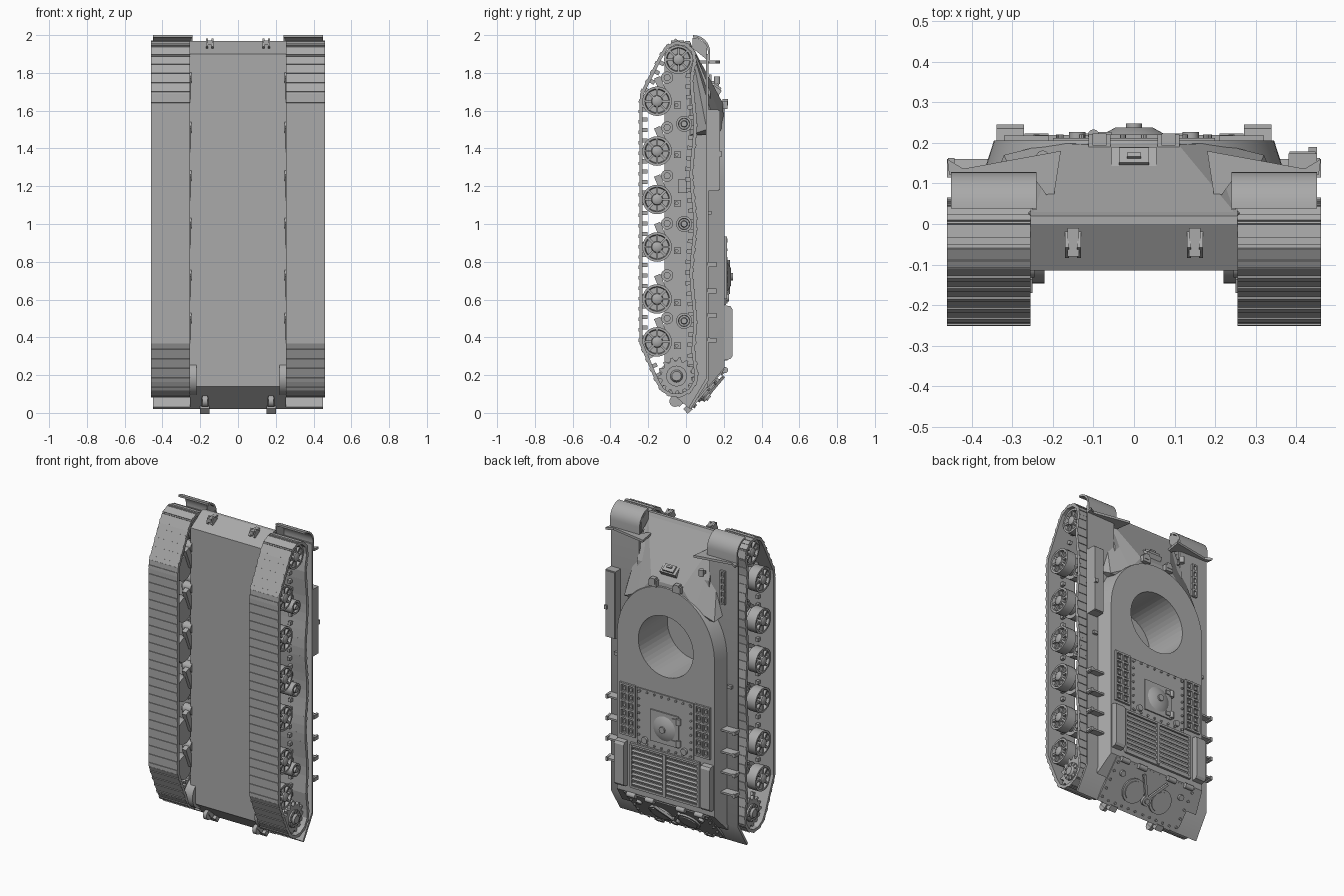
import bpy, bmesh
from math import sin, cos, pi, radians, atan2, hypot
from mathutils import Matrix, Vector

cube = bpy.data.objects.get("Cube")
if cube:
    bpy.data.objects.remove(cube)

mat = bpy.data.materials.new("plain_grey")
mat.use_nodes = True
GREY = (0.4, 0.4, 0.4, 1)
mat.diffuse_color = GREY
mat.node_tree.nodes["Principled BSDF"].inputs["Base Color"].default_value = GREY

AXIS = {"x": Matrix.Rotation(pi / 2, 4, "Y"), "y": Matrix.Rotation(-pi / 2, 4, "X"), "z": Matrix()}
ID = Matrix()


def box(bm, c, s, rx=0, base=ID):
    m = base @ Matrix.Translation(c) @ Matrix.Rotation(rx, 4, "X") @ Matrix.Diagonal((*s, 1))
    bmesh.ops.create_cube(bm, size=1, matrix=m)


def cyl(bm, c, r, depth, axis="x", seg=24, tip=None, base=ID):
    bmesh.ops.create_cone(bm, cap_ends=True, segments=seg, radius1=r, radius2=r if tip is None else tip,
                          depth=depth, matrix=base @ Matrix.Translation(c) @ AXIS[axis])


def loft(bm, a, b):
    # closed solid between two matching rings
    ra, rb = [[bm.verts.new(p) for p in ring] for ring in (a, b)]
    bm.faces.new(ra)
    bm.faces.new(rb[::-1])
    n = len(ra)
    for i in range(n):
        j = (i + 1) % n
        bm.faces.new((ra[j], ra[i], rb[i], rb[j]))


def prism(bm, yz, x0, x1):
    loft(bm, [(x0, *p) for p in yz], [(x1, *p) for p in yz])


def lathe(bm, cy, cz, prof):
    vs = [bm.verts.new((x, cy + r, cz)) for x, r in prof]
    es = [bm.edges.new(e) for e in zip(vs, vs[1:])]
    bmesh.ops.spin(bm, geom=vs + es, cent=(0, cy, cz), axis=(1, 0, 0), angle=2 * pi, steps=28)
    bmesh.ops.remove_doubles(bm, verts=bm.verts[:], dist=0.0001)


def finish(name, bm, mirror=False, smooth=False):
    bmesh.ops.recalc_face_normals(bm, faces=bm.faces[:])
    me = bpy.data.meshes.new(name)
    bm.to_mesh(me)
    bm.free()
    ob = bpy.data.objects.new(name, me)
    bpy.context.collection.objects.link(ob)
    me.materials.append(mat)
    for o in bpy.context.selected_objects:
        o.select_set(False)
    ob.select_set(True)
    bpy.context.view_layer.objects.active = ob
    if smooth:
        bpy.ops.object.shade_smooth_by_angle(angle=radians(35))
    if mirror:
        ob.modifiers.new("Mirror", "MIRROR")
    return ob


# Hull tub, superstructure and turret ring opening
RING = 1.24
bm = bmesh.new()
prism(bm, [(-.115, .14), (-.115, 1.9), (0, 1.97), (.02, 1.97), (.1, 1.78), (.13, 1.7), (.13, .15), (.02, .02)], -.255, .255)
lower_hull = finish("lower_hull", bm)


def outline(w, front, y, rear):
    arc = [(w * cos(pi * i / 32), y, RING + front * sin(pi * i / 32)) for i in range(33)]
    return arc + [(-w, y, rear), (w, y, rear)]


bm = bmesh.new()
loft(bm, outline(.375, .4, .112, .13), outline(.345, .375, .205, .24))
superstructure = finish("superstructure", bm, smooth=True)

bm = bmesh.new()
cyl(bm, (0, .1, RING), .195, .38, "y", 48)
cutter = finish("ring_cutter", bm)
cutter.hide_render = True
for ob in (lower_hull, superstructure):
    bpy.context.view_layer.objects.active = ob
    mod = ob.modifiers.new("Ring", "BOOLEAN")
    mod.operation, mod.object, mod.solver = "DIFFERENCE", cutter, "EXACT"
    bpy.ops.object.modifier_apply(modifier=mod.name)
bpy.data.objects.remove(cutter)

# Faceted nose with angled cheeks
bm = bmesh.new()
for x, y, z in [(.255, .02, 1.965), (.18, .1, 1.79), (.11, .195, 1.64), (.2, .2, 1.53),
                (.32, .17, 1.47), (.345, .11, 1.5), (.255, .02, 1.47)]:
    bm.verts.new((x, y, z))
    bm.verts.new((-x, y, z))
bmesh.ops.convex_hull(bm, input=bm.verts[:])
finish("nose_armour", bm)

# Driver visor, periscopes and horn
bm = bmesh.new()
TILT = -.55
box(bm, (0, .148, 1.715), (.11, .03, .08), .98)
box(bm, (0, .163, 1.722), (.075, .025, .045), .98)
box(bm, (0, .168, 1.737), (.035, .012, .012), .98)
for s in (-1, 1):
    box(bm, (s * .085, .2, 1.63), (.055, .04, .04))
    box(bm, (s * .085, .208, 1.645), (.035, .03, .035))
cyl(bm, (-.225, .165, 1.76), .016, .04, "z", 16)
box(bm, (-.225, .15, 1.75), (.01, .05, .015))
finish("driver_visor_and_periscopes", bm)

# Fenders with rounded front guards and sloping tails
bm = bmesh.new()
prism(bm, [(.118, 1.9), (.118, .17), (.025, .02), (.015, .03), (.105, .18), (.105, 1.9)], .25, .45)
outer = [(.128 - .09 * (1 - sin(a)), 1.91 + .09 * cos(a)) for a in [pi / 2 * i / 8 for i in range(9)]]
inner = [(.116 - .078 * (1 - sin(a)), 1.91 + .078 * cos(a)) for a in [pi / 2 * i / 8 for i in range(9)]]
prism(bm, outer + [(.128, 1.86), (.116, 1.86)] + inner[::-1], .24, .45)
prism(bm, [(.11, 1.87), (.11, 1.95), (.06, 1.985), (.035, 1.985), (.035, 1.93)], .24, .25)
wing = [(.18, .18), (.42, .136), (.46, .16), (.455, .122), (.25, .118), (.2, .05)]
loft(bm, [(x, y, 1.85) for x, y in wing], [(x, y, 1.865) for x, y in wing])
for z in (.38, .51, .64, .78):
    prism(bm, [(.115, z), (.16, z), (.16, z + .012), (.115, z + .02)], .36, .46)
    box(bm, (.45, .14, z + .005), (.015, .045, .025))
box(bm, (.4, .125, 1.06), (.03, .02, .02))
finish("fenders", bm, mirror=True, smooth=True)

# Tool box on the left fender
bm = bmesh.new()
box(bm, (.415, .143, 1.39), (.07, .06, .43))
box(bm, (.415, .175, 1.39), (.064, .008, .42))
box(bm, (.44, .18, 1.37), (.02, .02, .025))
finish("tool_box", bm)

# Chain on the right fender
bm = bmesh.new()
for i in range(5):
    z = 1.6 + i * .042
    for s in (-1, 1):
        box(bm, (-.35 + s * .014, .128, z), (.01, .014, .04))
        box(bm, (-.35, .128, z + s * .019), (.034, .014, .009))
finish("spare_chain", bm)

# Tracks: evenly spaced links around a closed path
path = [(-.238, .37), (-.238, 1.68)]
path += [(-.04 + .09 * cos(radians(a)), 1.87 + .09 * sin(radians(a))) for a in range(155, -5, -10)]
path += [(.038 + .01 * cos(2 * pi * (1.78 - i * .04 - 1) / .52), 1.78 - i * .04) for i in range(37)]
path += [(-.05 + .105 * cos(radians(a)), .195 + .105 * sin(radians(a))) for a in range(0, -155, -10)]
path = [Vector(p) for p in path]
path.append(path[0])
total = sum((b - a).length for a, b in zip(path, path[1:]))
count = round(total / .055)


def along(d):
    d %= total
    for a, b in zip(path, path[1:]):
        seg = (b - a).length
        if d <= seg:
            return a.lerp(b, d / seg)
        d -= seg
    return path[-1]


bm = bmesh.new()
pitch = total / count
for i in range(count):
    a, b = along(i * pitch), along((i + 1) * pitch)
    t, mid = b - a, (a + b) / 2
    base = Matrix.Translation((.3575, *mid)) @ Matrix.Rotation(atan2(-t.x, t.y), 4, "X")
    box(bm, (0, 0, 0), (.205, .018, t.length + .003), base=base)
    box(bm, (0, -.009, -.012), (.205, .009, .018), base=base)
    box(bm, (0, .018, 0), (.018, .03, .022), base=base)
finish("tracks", bm, mirror=True)

# Road wheels and front idlers
WHEELS = (1.65, 1.386, 1.13, .878, .603, .376)
rim = [(.27, 0), (.27, 1), (.335, 1), (.335, .7), (.375, .7), (.375, 1), (.44, 1), (.44, .84),
       (.42, .78), (.42, .4), (.445, .36), (.452, .2), (.452, 0)]


def wheel(bm, y, z, r):
    lathe(bm, y, z, [(x, k * r) for x, k in rim])
    for k in range(8):
        base = Matrix.Translation((.428, y, z)) @ Matrix.Rotation(k * pi / 4, 4, "X")
        box(bm, (0, 0, .6 * r), (.018, .012, .5 * r), base=base)


bm = bmesh.new()
for z in WHEELS:
    wheel(bm, -.153, z, .078)
wheel(bm, -.04, 1.87, .076)
finish("road_wheels_and_idlers", bm, mirror=True, smooth=True)

# Return rollers
bm = bmesh.new()
for z in (1.53, 1.0, .487):
    lathe(bm, -.01, z, [(.25, 0), (.25, .02), (.3, .02), (.3, .042), (.42, .042), (.42, .03),
                        (.405, .028), (.405, .018), (.425, .015), (.425, 0)])
finish("return_rollers", bm, mirror=True, smooth=True)

# Swing arms, pivots and bump stops
bm = bmesh.new()
for z in WHEELS:
    cyl(bm, (.275, -.1, z + .125), .032, .06)
    cyl(bm, (.31, -.1, z + .125), .018, .02)
    box(bm, (.265, -.126, z + .062), (.03, .035, .14), atan2(.053, .125))
    box(bm, (.28, -.045, z - .02), (.06, .035, .035))
    cyl(bm, (.3, -.05, z - .02), .01, .04, seg=12)
box(bm, (.27, -.02, 1.2), (.04, .045, .07))
finish("suspension_arms", bm, mirror=True, smooth=True)

# Drive sprockets and final drives
bm = bmesh.new()
TEETH = 14
gear = []
for k in range(TEETH * 4):
    a, r = 2 * pi * k / (TEETH * 4), (.1 if k % 4 < 2 else .08)
    gear.append((-.05 + r * cos(a), .195 + r * sin(a)))
for x in (.29, .41):
    prism(bm, gear, x, x + .02)
cyl(bm, (.35, -.05, .195), .065, .15)
cyl(bm, (.43, -.05, .195), .055, .02)
cyl(bm, (.445, -.05, .195), .035, .016, tip=.025)
for k in range(10):
    a = 2 * pi * k / 10
    cyl(bm, (.44, -.05 + .046 * cos(a), .195 + .046 * sin(a)), .006, .01, seg=8)
cyl(bm, (.25, -.055, .185), .092, .06)
finish("drive_sprockets", bm, mirror=True, smooth=True)

# Tow hooks at both ends
bm = bmesh.new()
for sx in (-1, 1):
    for k in (-1, 1):
        box(bm, (sx * .15 + k * .015, -.045, 1.945), (.01, .06, .05), -.55)
    box(bm, (sx * .15, -.045, 1.96), (.028, .07, .025))
    box(bm, (sx * .175, -.03, .07), (.035, .06, .05), .7)
    cyl(bm, (sx * .175, -.058, .062), .03, .025, seg=16)
    box(bm, (sx * .175, .01, .02), (.05, .035, .035), .7)
finish("tow_hooks", bm, smooth=True)

# Engine deck: bolted plate, access hatch, dome and hinges
DECK = .205
bm = bmesh.new()
box(bm, (0, DECK, .75), (.4, .014, .36))
box(bm, (0, DECK + .008, .72), (.2, .014, .2))
cyl(bm, (0, DECK + .022, .72), .085, .022, "y", 32, .045)
cyl(bm, (0, DECK + .036, .72), .02, .014, "y", 16)
for z in (.65, .79):
    cyl(bm, (-.1, DECK + .014, z), .014, .04, "z", 12)
    box(bm, (-.08, DECK + .014, z), (.05, .014, .025))
for k in range(8):
    t = -.18 + k * .051
    for s in (-1, 1):
        cyl(bm, (t, DECK + .01, .75 + s * .165), .007, .01, "y", 8)
        cyl(bm, (s * .185, DECK + .01, .75 + t * .9), .007, .01, "y", 8)
for x in (-.14, .14):
    cyl(bm, (x, DECK + .012, .61), .02, .02, "y", 16)
finish("engine_hatch_deck", bm, smooth=True)

# Side vent grids, rear louvres and exhaust covers
bm = bmesh.new()
for s in (-1, 1):
    for k in range(7):
        box(bm, (s * .265, DECK + .004, .61 + k * .053), (.11, .018, .012))
    for k in (-1, 0, 1):
        box(bm, (s * .265 + k * .049, DECK + .004, .77), (.012, .018, .33))
    for k in range(6):
        for j in (-1, 1):
            box(bm, (s * .265 + j * .024, DECK + .002, .636 + k * .053), (.018, .014, .02))
    prism(bm, [(.2, .28), (.235, .285), (.245, .3), (.245, .55), (.235, .565), (.2, .57)], s * .305 - .034, s * .305 + .034)
    box(bm, (s * .24, DECK + .004, .42), (.014, .022, .27))
for k in range(9):
    box(bm, (0, DECK + .004, .3 + k * .03), (.47, .014, .017), -.4)
box(bm, (0, DECK + .006, .42), (.02, .024, .27))
for z in (.285, .56):
    box(bm, (0, DECK + .004, z), (.49, .02, .014))
finish("deck_grilles", bm)

# Sloped rear plate with round covers, brace, hinges and bolts
L = hypot(.185, .22)
c, s = .185 / L, .22 / L
rear = Matrix(((-1, 0, 0, 0), (0, c, s, .1125), (0, s, -c, .13), (0, 0, 0, 1)))
bm = bmesh.new()
box(bm, (0, 0, 0), (.6, .27, .012), base=rear)
for k in (-1, 1):
    cyl(bm, (k * .1, -.01, .01), .075, .014, "z", 32, base=rear)
    cyl(bm, (k * .1, -.01, .018), .06, .01, "z", 32, base=rear)
    box(bm, (0, 0, 0), (.016, .15, .016), base=rear @ Matrix.Translation((k * .045, .04, .026)) @ Matrix.Rotation(-k * .6, 4, "Z"))
    for x in (.11, .24):
        cyl(bm, (k * x, .135, .01), .016, .06, "x", 12, base=rear)
    for j in range(5):
        cyl(bm, (k * .28, -.11 + j * .055, .01), .008, .012, "z", 8, base=rear)
        cyl(bm, (k * (.03 + j * .05), -.118, .01), .007, .012, "z", 8, base=rear)
    cyl(bm, (k * .22, .06, .012), .018, .02, "z", 16, base=rear)
cyl(bm, (0, -.035, .024), .03, .022, "z", 20, base=rear)
cyl(bm, (0, -.035, .036), .016, .014, "z", 16, base=rear)
finish("rear_plate", bm, smooth=True)
